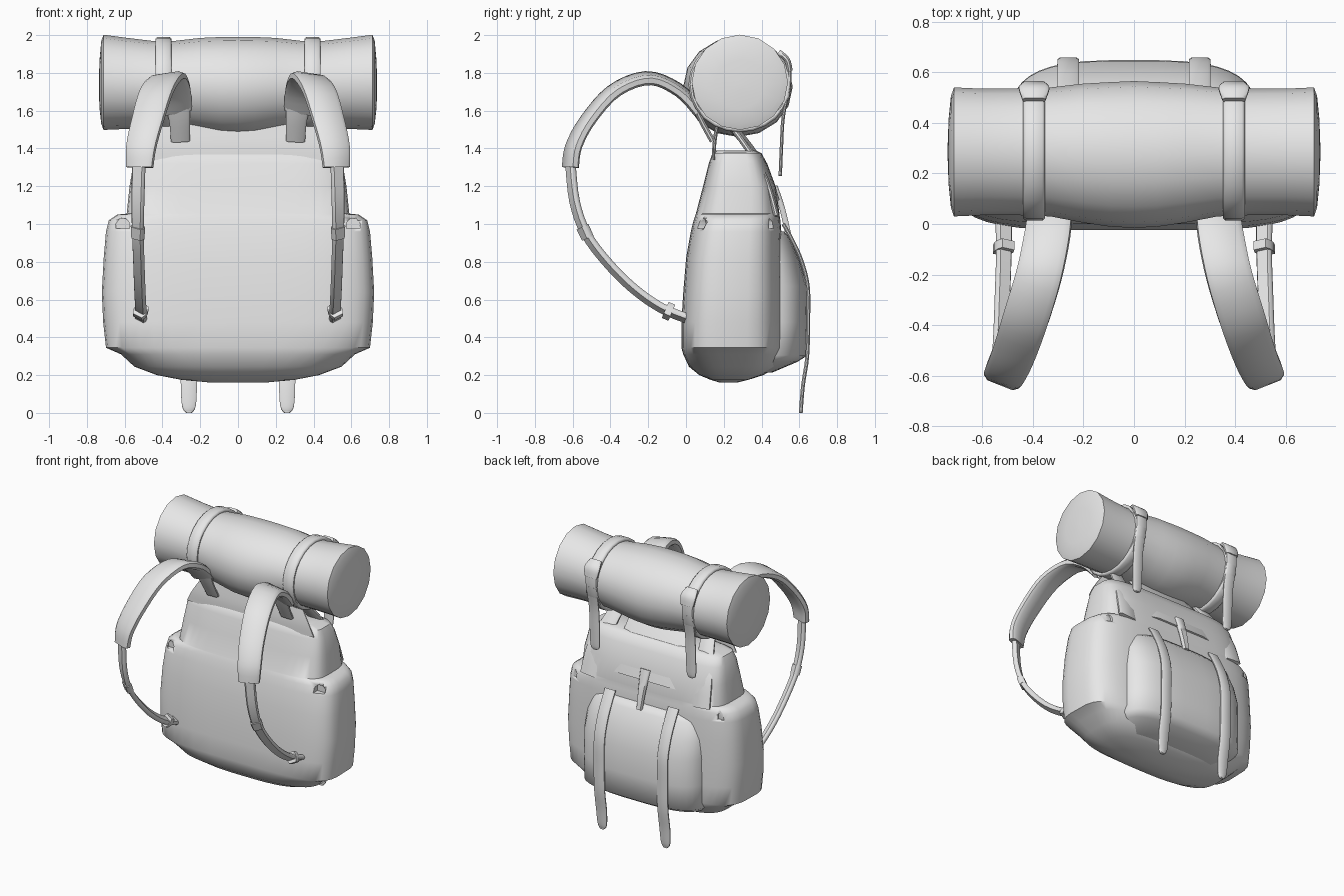
import bpy, bmesh, math
from mathutils import Vector

grey = bpy.data.materials.new("grey_canvas")
grey.diffuse_color = (0.8, 0.8, 0.8, 1)


def loft(name, rings, angle=40):
    """Skin a list of equal-length point rings and cap both ends."""
    bm = bmesh.new()
    rows = [[bm.verts.new(p) for p in r] for r in rings]
    n = len(rows[0])
    for a, b in zip(rows, rows[1:]):
        for i in range(n):
            j = (i + 1) % n
            bm.faces.new((a[i], a[j], b[j], b[i]))
    bm.faces.new(rows[0])
    bm.faces.new(rows[-1])
    bmesh.ops.recalc_face_normals(bm, faces=bm.faces[:])
    me = bpy.data.meshes.new(name)
    bm.to_mesh(me)
    bm.free()
    me.materials.append(grey)
    ob = bpy.data.objects.new(name, me)
    bpy.context.collection.objects.link(ob)
    bpy.ops.object.select_all(action='DESELECT')
    ob.select_set(True)
    bpy.context.view_layer.objects.active = ob
    bpy.ops.object.shade_smooth_by_angle(angle=math.radians(angle))
    return ob


def section(z, hw, y0, y1, e=4.0, taper=0.0, n=40):
    """Rounded-rectangle section at height z, narrowing towards the back by taper."""
    pts = []
    for i in range(n):
        t = 2 * math.pi * (i + 0.5) / n
        c, s = math.cos(t), math.sin(t)
        v = math.copysign(abs(s) ** (2 / e), s)
        x = hw * math.copysign(abs(c) ** (2 / e), c) * (1 - taper * max(0, v) ** 2)
        pts.append((x, (y0 + y1) / 2 + (y1 - y0) / 2 * v, z))
    return pts


def smooth(pts, steps=4):
    """Catmull-Rom resampling of tuples of any length."""
    v = [Vector(p) for p in pts]
    out = []
    for i in range(len(v) - 1):
        a, b, c, d = v[max(i - 1, 0)], v[i], v[i + 1], v[min(i + 2, len(v) - 1)]
        for k in range(steps):
            t = k / steps
            out.append(0.5 * (2 * b + (c - a) * t + (2 * a - 5 * b + 4 * c - d) * t * t
                              + (3 * b - a - 3 * c + d) * t ** 3))
    return out + [v[-1]]


def strap(name, pts, hws, thick, w0=(1, 0, 0), w1=None, steps=4, flat=0.35):
    """Ribbon along pts; hws are half widths, w0 to w1 the direction of its width."""
    path = smooth(pts, steps)
    wid = [w[0] for w in smooth([(w, 0, 0) for w in hws], steps)]
    rings = []
    for i, p in enumerate(path):
        t = (path[min(i + 1, len(path) - 1)] - path[max(i - 1, 0)]).normalized()
        w = Vector(w0).lerp(Vector(w1 or w0), i / (len(path) - 1))
        w = (w - t * w.dot(t)).normalized()
        nrm = t.cross(w)
        shape = [(1, flat), (0.75, 1), (-0.75, 1), (-1, flat),
                 (-1, -flat), (-0.75, -1), (0.75, -1), (1, -flat)]
        rings.append([p + w * a * wid[i] + nrm * b * thick / 2 for a, b in shape])
    return loft(name, rings, 50)


# Main bag, with side pockets as the wide lower part
bag = loft("main_bag", [section(*s) for s in [
    (0.16, 0.14, 0.18, 0.27, 2.5), (0.175, 0.30, 0.13, 0.33, 3),
    (0.20, 0.43, 0.07, 0.41, 3), (0.245, 0.55, 0.015, 0.485, 3.5),
    (0.31, 0.62, -0.015, 0.51, 4, 0.03), (0.345, 0.70, -0.025, 0.515, 4.2, 0.07),
    (0.48, 0.715, -0.025, 0.515, 4.2, 0.07), (0.64, 0.722, -0.015, 0.515, 4.2, 0.07),
    (0.82, 0.712, 0.0, 0.51, 4.2, 0.07), (0.96, 0.70, 0.025, 0.505, 4.2, 0.07),
    (1.02, 0.685, 0.04, 0.50, 4.2, 0.07), (1.05, 0.64, 0.05, 0.495, 4.2, 0.05),
    (1.055, 0.59, 0.052, 0.495, 4.5, 0.03), (1.2, 0.575, 0.09, 0.475, 4.5, 0.03),
    (1.32, 0.555, 0.12, 0.43, 4.5, 0.03), (1.375, 0.53, 0.14, 0.40, 4.5, 0.03),
    (1.39, 0.46, 0.16, 0.37, 4)]], 50)

# Arched gaps in the tops of the side pockets
for s in (-1, 1):
    arch = [(-0.035, 0.975), (0.035, 0.975), (0.038, 1.0), (0.02, 1.025), (-0.015, 1.03), (-0.033, 1.01)]
    for y0, y1 in ((-0.1, 0.11), (0.44, 0.7)):
        cutter = loft("gap_cutter", [[(s * 0.61 + s * x, y, z) for x, z in arch] for y in (y0, y1)])
        cutter.hide_render = True
        cutter.hide_set(True)
        m = bag.modifiers.new("pocket_gap", 'BOOLEAN')
        m.object = cutter
        m.solver = 'EXACT'

# Back pocket
loft("back_pocket", [section(*s) for s in [
    (0.215, 0.36, 0.20, 0.46, 3), (0.27, 0.46, 0.15, 0.59, 3.2),
    (0.305, 0.49, 0.12, 0.645, 3.2), (0.48, 0.49, 0.12, 0.648, 3.2),
    (0.67, 0.49, 0.12, 0.645, 3.2), (0.80, 0.48, 0.14, 0.605, 3.2),
    (0.92, 0.45, 0.16, 0.555, 3.2), (0.96, 0.41, 0.18, 0.52, 3)]], 60)

# Upright collar sheet, back flap and its pull strap
strap("front_collar", [(0, 0.148, 1.34), (0, 0.15, 1.42), (0, 0.165, 1.53)],
      [0.52, 0.48, 0.41], 0.02)
strap("back_flap", [(0, 0.225, 1.54), (0, 0.345, 1.39), (0, 0.425, 1.26), (0, 0.475, 1.12)],
      [0.25, 0.26, 0.27, 0.26], 0.045)
strap("flap_pull", [(0, 0.47, 1.20), (0, 0.51, 1.08), (0, 0.545, 0.93)],
      [0.04, 0.03, 0.02], 0.03)

# Bedroll
half = [(0.737, 0.02, 0.02, 0.285, 1.73), (0.733, 0.13, 0.13, 0.285, 1.74),
        (0.724, 0.22, 0.22, 0.285, 1.75), (0.712, 0.255, 0.252, 0.285, 1.75),
        (0.60, 0.25, 0.242, 0.285, 1.745), (0.46, 0.25, 0.232, 0.285, 1.738),
        (0.33, 0.255, 0.232, 0.285, 1.738), (0.20, 0.275, 0.25, 0.28, 1.735),
        (0.09, 0.286, 0.262, 0.275, 1.728), (0.0, 0.29, 0.265, 0.275, 1.726)]
rolls = [(-h[0],) + h[1:] for h in half] + half[-2::-1]
loft("bedroll", [[(x, cy + ry * math.cos(k * math.pi / 8), cz + rz * math.sin(k * math.pi / 8))
                  for k in range(16)] for x, ry, rz, cy, cz in rolls])

for s in (-1, 1):
    side = "right" if s > 0 else "left"
    # Strap around the bedroll, its loop and hanging tail
    x = s * 0.395
    ring = [(x, 0.285 + 0.258 * math.cos(a), 1.738 + 0.238 * math.sin(a))
            for a in [k * math.pi / 12 for k in range(25)]]
    strap(side + "_roll_strap", ring, [0.043] * 25, 0.028, steps=1)
    strap(side + "_roll_loop", [(x, 0.49, 1.91), (x, 0.535, 1.87), (x, 0.55, 1.81)],
          [0.045, 0.06, 0.05], 0.03)
    strap(side + "_roll_tail", [(x, 0.545, 1.86), (x, 0.548, 1.74), (x, 0.515, 1.57),
                                (x, 0.505, 1.40), (x, 0.50, 1.28), (x, 0.50, 1.255)],
          [0.045, 0.042, 0.04, 0.04, 0.036, 0.015], 0.018)
    # Strap from bag to bedroll on the slanted back corner
    strap(side + "_lift_strap", [(s * 0.36, 0.23, 1.53), (s * 0.40, 0.335, 1.385),
                                 (s * 0.44, 0.425, 1.23), (s * 0.46, 0.48, 1.04)],
          [0.05, 0.06, 0.07, 0.07], 0.03)
    # Padded shoulder strap, twisting outward, and its anchor tab
    strap(side + "_shoulder_pad", [
        (s * 0.33, 0.07, 1.60), (s * 0.342, -0.04, 1.71), (s * 0.375, -0.2, 1.772),
        (s * 0.43, -0.38, 1.705), (s * 0.478, -0.52, 1.55), (s * 0.512, -0.595, 1.41),
        (s * 0.52, -0.612, 1.30)], [0.085, 0.09, 0.09, 0.09, 0.085, 0.08, 0.072],
        0.055, (1, 0, -0.25 * s), (1, 0.4 * s, 0.05 * s), flat=0.5)
    strap(side + "_anchor_tab", [(s * 0.32, 0.04, 1.64), (s * 0.31, 0.08, 1.55),
                                 (s * 0.305, 0.14, 1.44)], [0.07, 0.055, 0.05], 0.03)
    # Narrow lower strap with adjuster and buckle
    strap(side + "_lower_strap", [
        (s * 0.525, -0.612, 1.32), (s * 0.53, -0.59, 1.12), (s * 0.53, -0.53, 0.95),
        (s * 0.525, -0.42, 0.80), (s * 0.52, -0.28, 0.66), (s * 0.515, -0.13, 0.555),
        (s * 0.515, 0.02, 0.495)], [0.037, 0.036, 0.033, 0.032, 0.032, 0.032, 0.034],
        0.034, (1, 0.5 * s, 0.4 * s))
    strap(side + "_adjuster", [(s * 0.53, -0.548, 0.985), (s * 0.53, -0.52, 0.925)],
          [0.04, 0.036], 0.045, (1, 0.5 * s, 0.4 * s))
    strap(side + "_buckle", [(s * 0.515, -0.11, 0.545), (s * 0.515, -0.075, 0.53)],
          [0.036, 0.036], 0.075, (1, 0.5 * s, 0.4 * s))
    # Long strap hanging down the back pocket
    strap(side + "_back_strap", [
        (s * 0.26, 0.515, 1.0), (s * 0.26, 0.56, 0.92), (s * 0.26, 0.61, 0.81),
        (s * 0.26, 0.645, 0.67), (s * 0.26, 0.647, 0.48), (s * 0.26, 0.642, 0.30),
        (s * 0.26, 0.62, 0.15), (s * 0.26, 0.61, 0.035), (s * 0.26, 0.608, 0.0)],
        [0.043] * 7 + [0.036, 0.015], 0.02)
